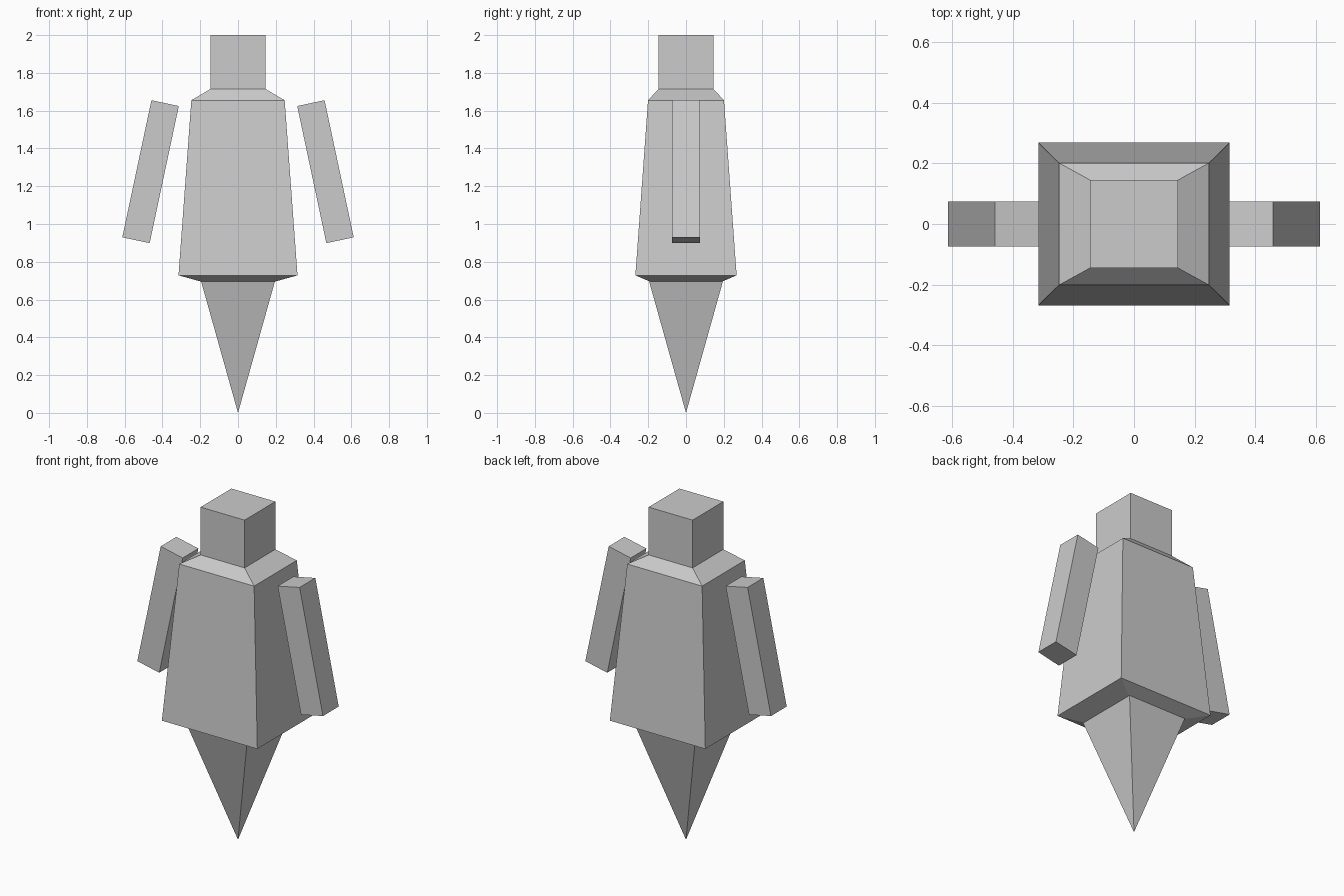
import bpy
import bmesh
from math import radians

default_cube = bpy.data.objects.get("Cube")
if default_cube:
    bpy.data.objects.remove(default_cube, do_unlink=True)

grey = bpy.data.materials.new("light grey")
grey.use_nodes = True
grey.diffuse_color = (0.6, 0.6, 0.6, 1)
grey.node_tree.nodes["Principled BSDF"].inputs["Base Color"].default_value = (0.6, 0.6, 0.6, 1)


def stack(name, rings, tip=None):
    """Flat-sided solid through rectangles (half x, half y, z), closed below by a cap or a tip."""
    bm = bmesh.new()
    loops = [[bm.verts.new((sx * hx, sy * hy, z))
              for sx, sy in ((-1, -1), (1, -1), (1, 1), (-1, 1))]
             for hx, hy, z in rings]
    for low, high in zip(loops, loops[1:]):
        for i in range(4):
            j = (i + 1) % 4
            bm.faces.new((low[i], low[j], high[j], high[i]))
    bm.faces.new(loops[-1])
    if tip is None:
        bm.faces.new(loops[0][::-1])
    else:
        point = bm.verts.new((0, 0, tip))
        for i in range(4):
            bm.faces.new((point, loops[0][(i + 1) % 4], loops[0][i]))
    bmesh.ops.recalc_face_normals(bm, faces=bm.faces)
    mesh = bpy.data.meshes.new(name)
    bm.to_mesh(mesh)
    bm.free()
    mesh.materials.append(grey)
    obj = bpy.data.objects.new(name, mesh)
    bpy.context.collection.objects.link(obj)
    return obj


# Pointed lower body
stack("tail_spike", [(0.195, 0.195, 0.695)], tip=0)

# Tapered robe with chamfered hem and shoulders
stack("torso", [(0.195, 0.19, 0.695), (0.315, 0.268, 0.728),
                (0.247, 0.201, 1.655), (0.145, 0.145, 1.715)])

# Square head
stack("head", [(0.145, 0.145, 1.715), (0.145, 0.145, 2.0)])

# Detached arms, splayed outwards towards the hands
for side, name in ((1, "left_arm"), (-1, "right_arm")):
    arm = stack(name, [(0.074, 0.074, -0.371), (0.074, 0.074, 0.371)])
    arm.location = (side * 0.463, 0, 1.277)
    arm.rotation_euler.y = radians(-12 * side)
